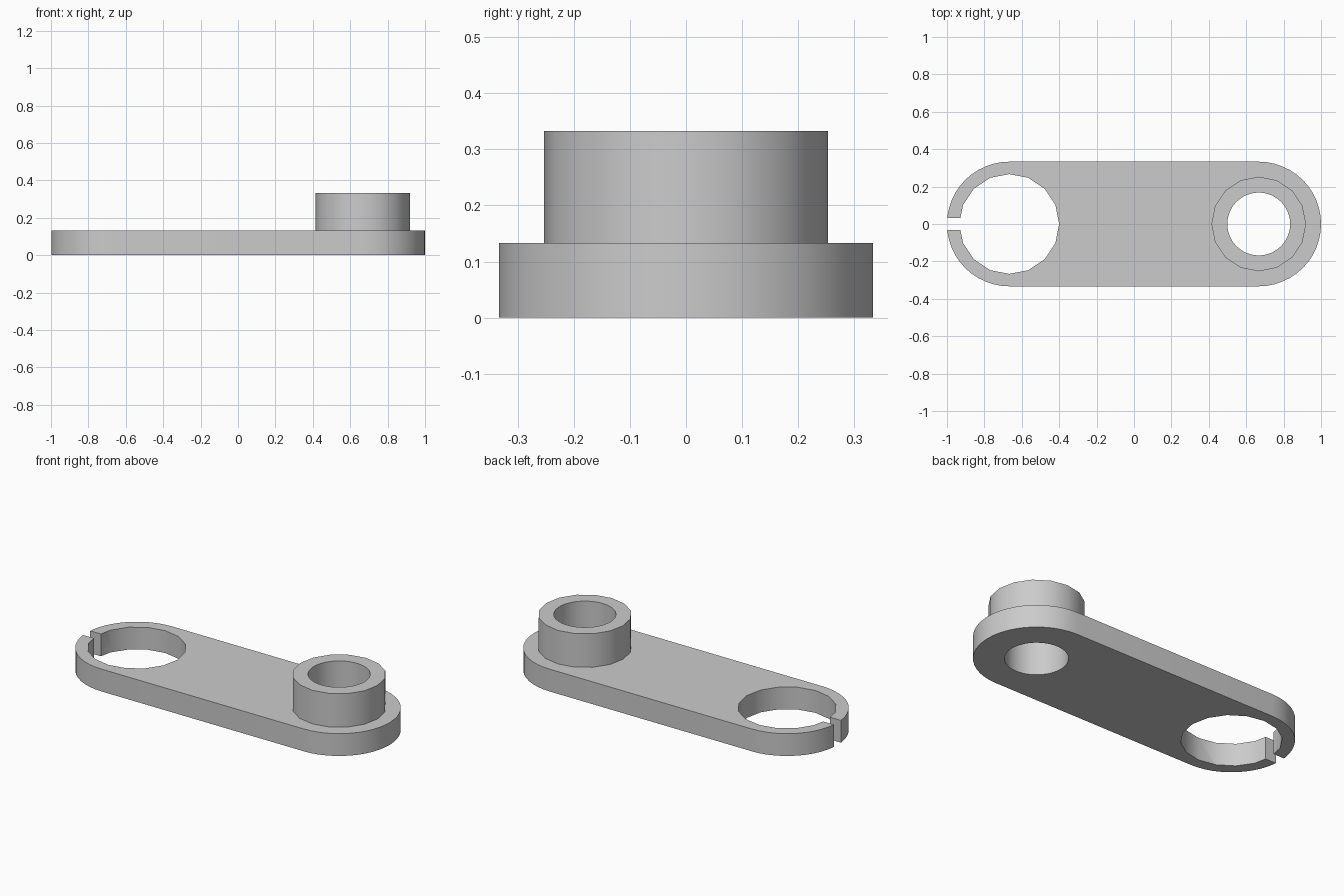
import bpy, bmesh, math

cube = bpy.data.objects.get("Cube")
if cube:
    bpy.data.objects.remove(cube, do_unlink=True)

PLATE_TOP, COLLAR_TOP = 0.133, 0.333
END_X, END_R = 0.667, 0.333
CLIP_R, COLLAR_R, BORE_R = 0.267, 0.253, 0.168

grey = bpy.data.materials.new("light grey")
grey.use_nodes = True
colour = (0.6, 0.6, 0.6, 1)
grey.diffuse_color = colour
grey.node_tree.nodes["Principled BSDF"].inputs["Base Color"].default_value = colour


def arc(cx, radius, start, sweep, steps):
    """Points along an arc centred on the x axis, end point left out."""
    return [(cx + radius * math.cos(start + sweep * i / steps),
             radius * math.sin(start + sweep * i / steps)) for i in range(steps)]


def circle(cx, radius, sides):
    return arc(cx, radius, 0, 2 * math.pi, sides)


def prism(name, outline, bottom, top):
    """Extrude a closed outline upwards into a solid."""
    bm = bmesh.new()
    face = bm.faces.new([bm.verts.new((x, y, bottom)) for x, y in outline])
    extruded = bmesh.ops.extrude_face_region(bm, geom=[face], use_keep_orig=True)
    verts = [v for v in extruded["geom"] if isinstance(v, bmesh.types.BMVert)]
    bmesh.ops.translate(bm, verts=verts, vec=(0, 0, top - bottom))
    bmesh.ops.recalc_face_normals(bm, faces=bm.faces[:])
    mesh = bpy.data.meshes.new(name)
    bm.to_mesh(mesh)
    bm.free()
    mesh.materials.append(grey)
    obj = bpy.data.objects.new(name, mesh)
    bpy.context.collection.objects.link(obj)
    return obj


def activate(obj):
    bpy.ops.object.select_all(action="DESELECT")
    obj.select_set(True)
    bpy.context.view_layer.objects.active = obj


def cut(obj, outline):
    """Cut an outline right through a part."""
    cutter = prism("cutter", outline, -0.1, 0.5)
    cutter.hide_render = True
    mod = obj.modifiers.new("cut", "BOOLEAN")
    mod.operation = "DIFFERENCE"
    mod.solver = "EXACT"
    mod.object = cutter
    activate(obj)
    bpy.ops.object.modifier_apply(modifier=mod.name)
    bpy.data.objects.remove(cutter, do_unlink=True)


# Flat arm with two rounded ends
half = math.pi / 2
outline = []
for side, start in ((1, -half), (-1, half)):
    outline += arc(side * END_X, END_R, start, math.pi, 24)
    outline.append((side * END_X, side * END_R))
arm = prism("arm_plate", outline, 0, PLATE_TOP)

# Clip opening and its narrow slot, then the bore at the other end
bore = circle(END_X, BORE_R, 48)
cut(arm, circle(-END_X, CLIP_R, 16))
cut(arm, [(-1.1, -0.033), (-0.8, -0.033), (-0.8, 0.033), (-1.1, 0.033)])
cut(arm, bore)

# Raised collar around the bore
collar = prism("collar", circle(END_X, COLLAR_R, 16), PLATE_TOP, COLLAR_TOP)
cut(collar, bore)

for part in (arm, collar):
    activate(part)
    bpy.ops.object.shade_smooth_by_angle(angle=math.radians(35))
